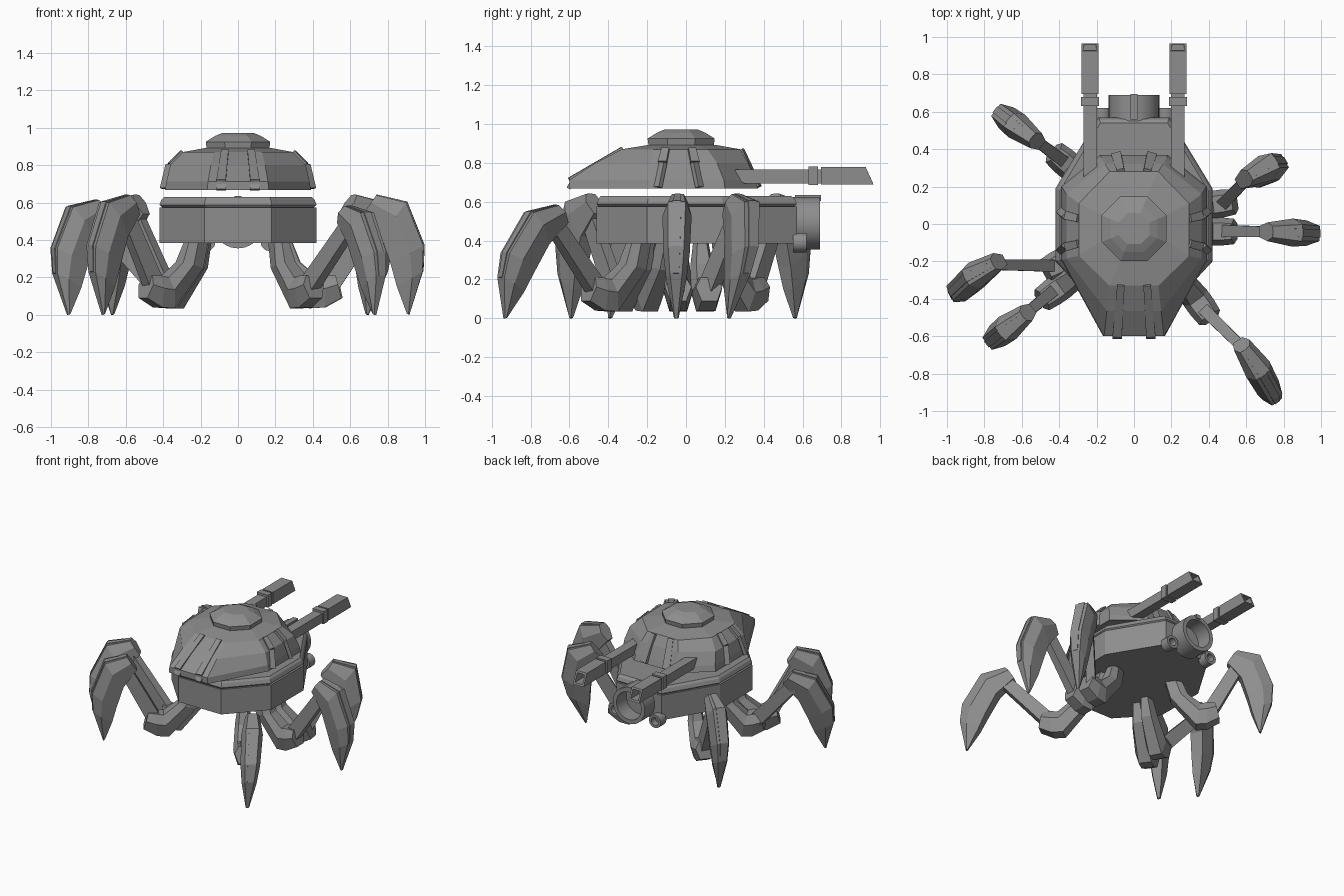
import bpy, bmesh, math
from mathutils import Vector

if "Cube" in bpy.data.objects:
    bpy.data.objects.remove(bpy.data.objects["Cube"])

grey = bpy.data.materials.new("armour_grey")
grey.diffuse_color = (0.27, 0.27, 0.27, 1)
grey.use_nodes = True
grey.node_tree.nodes["Principled BSDF"].inputs["Base Color"].default_value = grey.diffuse_color


def finish(name, bm, smooth=False):
    bmesh.ops.recalc_face_normals(bm, faces=bm.faces)
    me = bpy.data.meshes.new(name)
    bm.to_mesh(me)
    bm.free()
    ob = bpy.data.objects.new(name, me)
    bpy.context.collection.objects.link(ob)
    me.materials.append(grey)
    if smooth:
        bpy.ops.object.select_all(action='DESELECT')
        ob.select_set(True)
        bpy.context.view_layer.objects.active = ob
        bpy.ops.object.shade_smooth_by_angle(angle=math.radians(35))
    return ob


def loft(name, rings, smooth=False):
    """Skin matching rings and cap both ends."""
    bm = bmesh.new()
    vs = [[bm.verts.new(p) for p in r] for r in rings]
    n = len(vs[0])
    for a, b in zip(vs, vs[1:]):
        for i in range(n):
            j = (i + 1) % n
            bm.faces.new((a[i], a[j], b[j], b[i]))
    bm.faces.new(vs[0])
    bm.faces.new(vs[-1])
    return finish(name, bm, smooth)


def beam(name, p0, p1, w, h, w1=None, h1=None):
    p0, p1 = Vector(p0), Vector(p1)
    d = (p1 - p0).normalized()
    side = d.cross(Vector((0, 0, 1))).normalized()
    up = side.cross(d)

    def ring(p, a, b):
        return [p + side * x * a / 2 + up * z * b / 2
                for x, z in ((-1, -1), (1, -1), (1, 1), (-1, 1))]
    return loft(name, [ring(p0, w, h), ring(p1, w1 or w, h1 or h)])


def octagon(z, fx, fy, sx, sy0, sy1, bx, by):
    """Mirrored eight-sided outline: front, two sides and back edges."""
    half = [(fx, fy), (sx, sy0), (sx, sy1), (bx, by)]
    return [Vector((x, y, z)) for x, y in half] + \
           [Vector((-x, y, z)) for x, y in reversed(half)]


def disc(z, r, cy, n=8):
    a0 = math.pi / n
    return [Vector((r * math.cos(a0 + i * math.tau / n),
                    cy + r * math.sin(a0 + i * math.tau / n), z)) for i in range(n)]


def tube(name, x, z, y0, y1, r, ri, n=20):
    """Hollow tube pointing backwards, with a closed inner floor."""
    rings = [[Vector((x + q * math.cos(i * math.tau / n), y,
                      z + q * math.sin(i * math.tau / n))) for i in range(n)]
             for y, q in ((y0, r), (y1, r), (y1, ri), (y0 + 0.02, ri))]
    return loft(name, rings, smooth=True)


# Lower hull with a chamfered rim
loft("hull", [octagon(0.385, 0.18, -0.46, 0.42, -0.20, 0.19, 0.19, 0.57),
              octagon(0.575, 0.18, -0.46, 0.42, -0.20, 0.19, 0.19, 0.57)])
loft("hull_rim", [octagon(0.575, 0.175, -0.45, 0.405, -0.195, 0.185, 0.185, 0.555),
                  octagon(0.588, 0.18, -0.46, 0.42, -0.20, 0.19, 0.19, 0.57),
                  octagon(0.615, 0.175, -0.45, 0.41, -0.195, 0.185, 0.185, 0.56),
                  octagon(0.63, 0.17, -0.44, 0.395, -0.19, 0.18, 0.18, 0.54)])

# Turret shell floating above the hull, and its cupola
loft("turret", [octagon(0.668, 0.165, -0.60, 0.39, -0.19, 0.20, 0.18, 0.37),
                octagon(0.712, 0.16, -0.60, 0.383, -0.19, 0.195, 0.175, 0.355),
                octagon(0.80, 0.145, -0.465, 0.362, -0.185, 0.16, 0.155, 0.32),
                octagon(0.87, 0.13, -0.33, 0.295, -0.17, 0.11, 0.13, 0.28),
                octagon(0.893, 0.07, -0.19, 0.17, -0.09, 0.05, 0.07, 0.15)])
loft("cupola", [disc(0.88, 0.18, -0.025), disc(0.925, 0.187, -0.025),
                disc(0.955, 0.135, -0.025), disc(0.973, 0.09, -0.025)])

for s in (-1, 1):
    # Raised ribs on the turret
    beam("front_rib", (s * 0.09, -0.60, 0.712), (s * 0.07, -0.325, 0.872), 0.05, 0.025, 0.04)
    beam("front_rib_foot", (s * 0.09, -0.605, 0.668), (s * 0.09, -0.58, 0.715), 0.05, 0.02)
    beam("back_rib", (s * 0.095, 0.372, 0.675), (s * 0.07, 0.283, 0.868), 0.055, 0.025, 0.04)
    for y0, y1 in ((-0.15, -0.105), (0.075, 0.03)):
        ym = 0.35 * y0 + 0.65 * y1
        beam("side_rib", (s * 0.39, y0, 0.675), (s * 0.363, ym, 0.802), 0.055, 0.024, 0.046)
        beam("side_rib_top", (s * 0.363, ym, 0.802), (s * 0.297, y1, 0.87), 0.046, 0.024, 0.04)

    # Twin cannons: thin barrel, collar and slant-ended muzzle
    cx = s * 0.235

    def square(y_low, y_high, q, z=0.733):
        return [Vector((cx + a * q, y_low if b < 0 else y_high, z + b * q))
                for a, b in ((-1, -1), (1, -1), (1, 1), (-1, 1))]
    loft("cannon_barrel", [square(0.30, 0.21, 0.036, 0.729), square(0.70, 0.70, 0.036, 0.729)])
    beam("cannon_collar", (cx, 0.63, 0.733), (cx, 0.68, 0.733), 0.095, 0.095)
    loft("cannon_muzzle", [square(0.695, 0.695, 0.045), square(0.965, 0.925, 0.045),
                           square(0.96, 0.93, 0.032), square(0.86, 0.86, 0.032)])

    # Small exhaust tubes
    tube("small_exhaust", s * 0.17, 0.39, 0.55, 0.62, 0.05, 0.03, 12)

# Main exhaust with a ridge on top
tube("main_exhaust", 0, 0.49, 0.55, 0.69, 0.135, 0.105, 24)
beam("exhaust_ridge", (0, 0.56, 0.62), (0, 0.695, 0.62), 0.04, 0.03)


# Legs: each part is a row of sections (outer s,z / inner s,z / half width)
CLAW = [((0.22, 0.64), (0.0, 0.54), 0.05),
        ((0.72, 0.60), (0.30, 0.42), 0.075),
        ((1.0, 0.37), (0.45, 0.27), 0.068),
        ((0.98, 0.23), (0.55, 0.15), 0.052),
        ((0.75, 0.0), (0.71, 0.005), 0.012)]
COXA = [((0.28, 0.39), (-0.10, 0.39), 0.04),
        ((0.42, 0.28), (0.02, 0.25), 0.06),
        ((0.72, 0.20), (0.60, 0.035), 0.075),
        ((0.88, 0.21), (0.85, 0.04), 0.075),
        ((1.04, 0.21), (1.14, 0.09), 0.068)]


def limb(name, sections, a, b, tip=None, zs=1.0, fin=False):
    a, b = Vector((*a, 0)), Vector((*b, 0))
    d = b - a
    side = d.cross(Vector((0, 0, 1))).normalized()
    lean = Vector((*tip, 0)) - (a + d * 0.73) if tip else Vector((0, 0, 0))

    def point(s, z, w):
        k = min(1, max(0, 1 - z / 0.6))
        return a + d * s + side * w + lean * k + Vector((0, 0, z * zs))
    rings, ridge = [], []
    for (so, zo), (si, zi), w in sections:
        sm, zm = so * 0.6 + si * 0.4, zo * 0.6 + zi * 0.4
        rings.append([point(so, zo, -0.6 * w), point(so, zo, 0.6 * w),
                      point(sm, zm, w), point(si, zi, 0.6 * w),
                      point(si, zi, -0.6 * w), point(sm, zm, -w)])
        # narrow spine running along the outer edge
        s1, z1 = so * 0.85 + si * 0.15, zo * 0.85 + zi * 0.15
        s2, z2 = so * 1.03 - si * 0.03, zo * 1.03 - zi * 0.03
        ridge.append([point(s1, z1, -0.3 * w), point(s1, z1, 0.3 * w),
                      point(s2, z2, 0.3 * w), point(s2, z2, -0.3 * w)])
    loft(name, rings)
    if fin:
        loft(name + "_spine", ridge[:4])


# hip, elbow, knee, outermost point, ground tip, height scale
LEGS = {
    "right_back": ((0.20, 0.07), (0.51, 0.115), (0.56, 0.225), (0.835, 0.385), (0.69, 0.22), 1.0),
    "right_middle": ((0.20, -0.04), (0.51, -0.04), (0.67, -0.04), (0.99, -0.05), (0.91, -0.05), 1.0),
    "right_front": ((0.20, -0.22), (0.39, -0.48), (0.55, -0.61), (0.745, -0.885), (0.73, -0.93), 0.91),
    "left_front": ((-0.20, -0.20), (-0.47, -0.39), (-0.54, -0.45), (-0.785, -0.64), (-0.72, -0.59), 1.0),
    "left_middle": ((-0.19, -0.10), (-0.45, -0.24), (-0.69, -0.18), (-0.985, -0.33), (-0.905, -0.39), 0.96),
    "left_back": ((-0.18, 0.17), (-0.41, 0.365), (-0.49, 0.42), (-0.74, 0.61), (-0.67, 0.56), 1.0),
}
for name, (hip, elbow, knee, outer, tip, zs) in LEGS.items():
    limb(name + "_coxa", COXA, hip, elbow)
    k, o = Vector(knee), Vector(outer)
    end = k + (o - k) * 0.25
    start = Vector(elbow) * 0.93
    beam(name + "_thigh", (*start, 0.13), (*end, 0.53 * zs), 0.065, 0.10, 0.055, 0.085)
    limb(name + "_claw", CLAW, knee, outer, tip, zs, fin=True)
